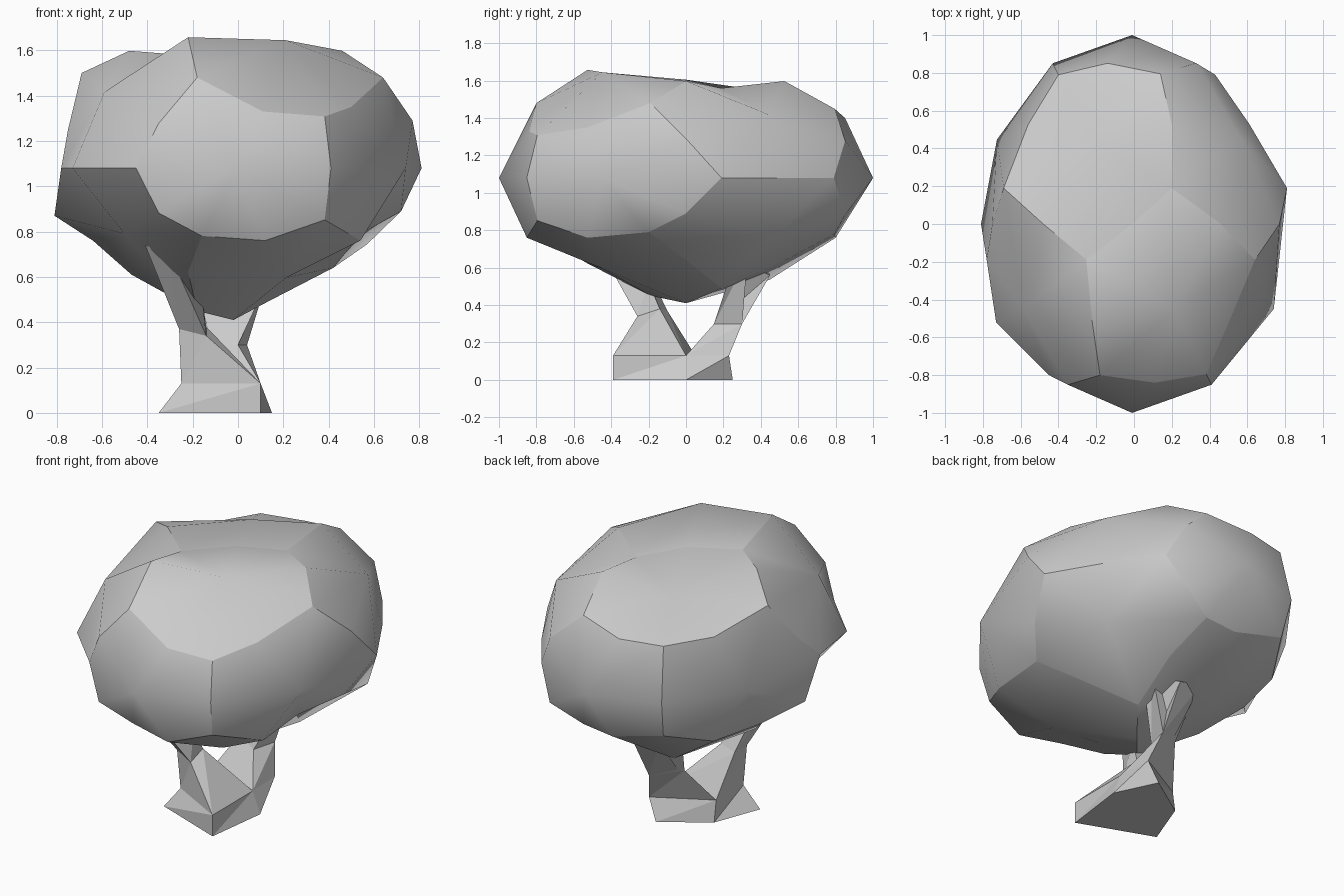
import bpy
import bmesh
from math import cos, sin, radians, atan2
from mathutils import Vector

if "Cube" in bpy.data.objects:
    bpy.data.objects.remove(bpy.data.objects["Cube"])


def make_object(name, verts, faces):
    mesh = bpy.data.meshes.new(name)
    mesh.from_pydata(verts, [], faces)
    mesh.validate()
    obj = bpy.data.objects.new(name, mesh)
    bpy.context.collection.objects.link(obj)
    bm = bmesh.new()
    bm.from_mesh(mesh)
    bmesh.ops.recalc_face_normals(bm, faces=bm.faces)
    bm.to_mesh(mesh)
    bm.free()
    return obj


def ring(y, start):
    r = (1 - y * y) ** 0.5
    return [Vector((r * cos(radians(start + 72 * k)), y, r * sin(radians(start + 72 * k))))
            for k in range(5)]


# Crown: a dodecahedron with its pole along y, each pentagon rounded out to a sphere
corners = ring(-.795, 36) + ring(-.188, 36) + ring(.188, 0) + ring(.795, 0)
poles = [Vector((0, -1, 0)), Vector((0, 1, 0))] + ring(-.447, 0) + ring(.447, 36)


def shape(p):
    """Stretch the sphere into the crown, with its flattened top and raised peak."""
    x, y, z = p.x, p.y, p.z
    q = Vector((-.01 + .8 * x, y, 1.08 + .64 * z))
    if y > -.1:
        q.z = min(q.z, 1.605)                       # flat rear top
    elif y < -.4 and -.4 < x < .4 and z > .75:
        q.z += .06 if x < 0 else .02                # front peak
    elif z > .9:
        q.z = 1.58
    if abs(z + .577) < .02:
        q.z += .07                                  # higher lower corners
    if y < -.4 and z < -.75:
        q.z += .06
    return q


verts, index, faces, sharp = [], {}, [], set()


def vert(p):
    p = p.normalized()
    key = tuple(round(c, 2) + 0.0 for c in p)
    if key not in index:
        index[key] = len(verts)
        verts.append(shape(p))
    return index[key]


for pole in poles:
    near = sorted(corners, key=lambda c: -c.dot(pole))[:5]
    u = (near[0] - pole * near[0].dot(pole)).normalized()
    w = pole.cross(u)
    near.sort(key=lambda c: atan2(c.dot(w), c.dot(u)))
    for i in range(5):
        a, b, c = near[i - 1], near[i], near[(i + 1) % 5]
        f = [vert(pole), vert(a + b), vert(b), vert(b + c)]
        faces.append(f)
        sharp.update({frozenset(f[1:3]), frozenset(f[2:4])})

# Hand-shaped irregularities: the nearest crown point moves to each of these
nudges = [
    (-.81, 0, .87), (-.78, -.19, 1.08), (-.75, 0, 1.25), (-.69, .19, 1.50),    # left
    (-.47, 0, .61), (-.64, .19, .76), (-.50, -.40, .79), (-.73, -.52, 1.08),
    (.54, -.20, .79), (.42, 0, .64), (.13, .19, .49), (.72, 0, .89),           # right
    (.77, 0, 1.29), (.81, .19, 1.08), (.64, -.19, 1.48), (.50, -.526, 1.35),
    (.74, -.45, 1.08), (.61, .53, 1.08), (.43, .79, 1.08),
    (-.18, -.80, 1.48), (.11, -.84, 1.33), (-.45, -.80, 1.08),                 # front
    (-.02, 0, .41), (-.18, -.19, .45), (.18, .53, .64), (-.06, .80, .76),      # underside
    (.20, .19, 1.56), (-.22, .45, 1.54), (-.40, .79, 1.40),                    # top
]
moves = [(min(range(len(verts)), key=lambda i: (verts[i] - Vector(n)).length), n) for n in nudges]
for i, n in moves:
    verts[i] = Vector(n)

crown = make_object("crown", verts, faces)
for poly in crown.data.polygons:
    poly.use_smooth = True
for edge in crown.data.edges:
    edge.use_edge_sharp = frozenset(edge.vertices) in sharp


# Trunk pieces: flat-faced lofts through short rings of points
def loft(name, rings):
    n = len(rings[0])
    pts = [p for r in rings for p in r]
    fs = [list(range(n))[::-1], list(range(len(pts) - n, len(pts)))]
    for k in range(len(rings) - 1):
        for i in range(n):
            a, b = k * n + i, k * n + (i + 1) % n
            fs += [(a, b, b + n), (a, b + n, a + n)]
    return make_object(name, pts, fs)


A, B, C = (-.25, -.20, .13), (.10, -.39, .13), (.10, 0, .13)
D, E = (.09, .23, .13), (-.24, .05, .13)

# Root block
loft("trunk_base", [
    [(-.35, -.22, 0), (.10, -.39, 0), (.15, 0, 0), (.03, .25, 0), (-.24, .07, 0)],
    [A, B, C, D, E]])

# Branch leaning to the front left
loft("front_branch", [
    [A, B, C, E],
    [(-.26, -.22, .37), (-.14, -.26, .34), (-.14, -.14, .38), (-.26, -.10, .37)],
    [(-.41, -.46, .74), (-.30, -.46, .70), (-.16, -.20, .52), (-.34, -.24, .66)]])

# Branch leaning to the back
loft("back_branch", [
    [C, D, E],
    [(0, .15, .30), (.04, .30, .30), (-.13, .20, .34)],
    [(.14, .25, .60), (.15, .33, .66), (-.18, .30, .60)]])

# Back fork under the crown
loft("back_fork", [
    [(0, .15, .30), (.04, .30, .30), (-.10, .21, .33)],
    [(.10, .30, .62), (.04, .45, .56), (-.12, .43, .60)]])
